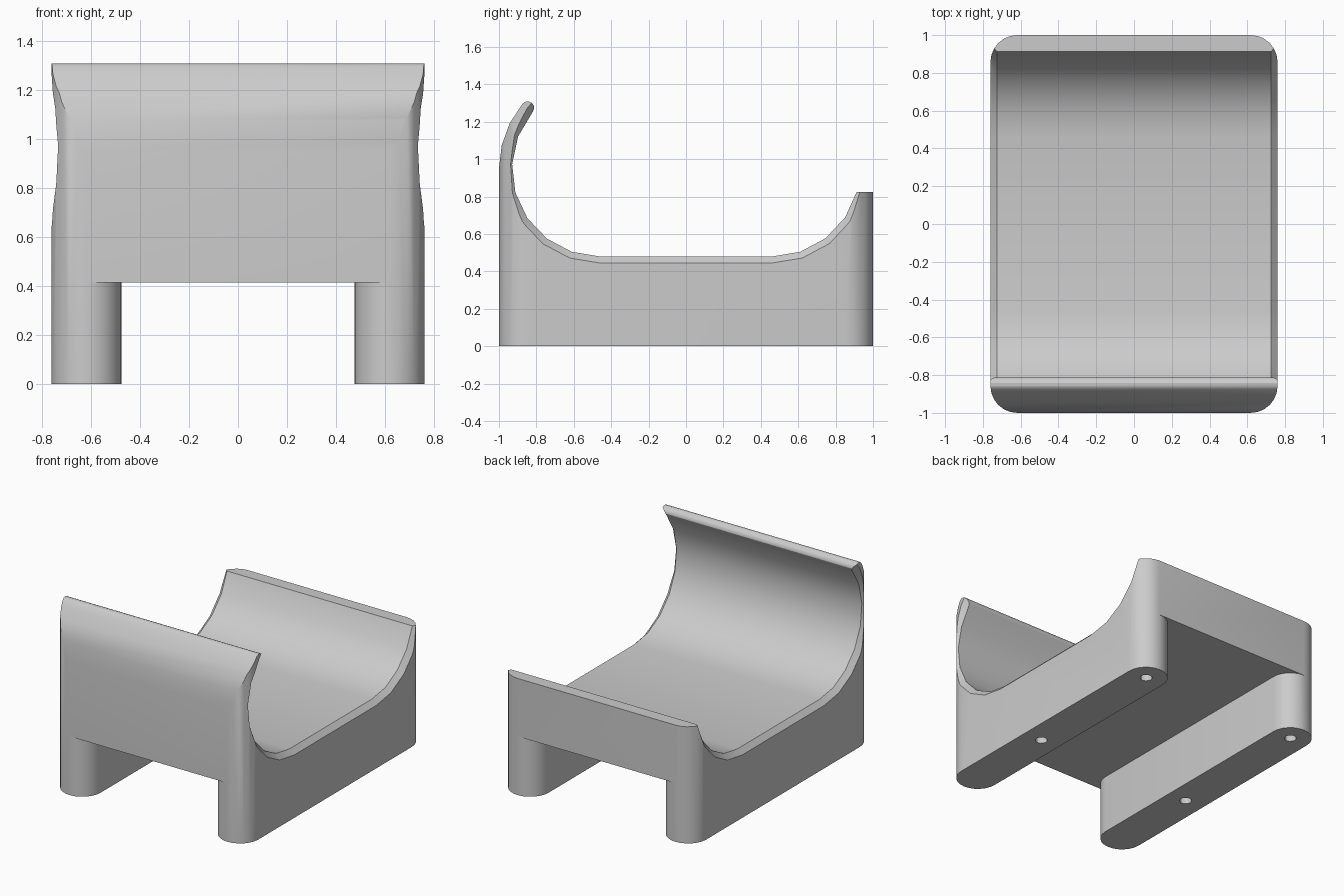
import bpy, bmesh
from math import sin, cos, radians, pi
from mathutils import Vector

cube = bpy.data.objects.get("Cube")
if cube:
    bpy.data.objects.remove(cube, do_unlink=True)

HALF_W, CORNER = 0.76, 0.1425      # half width, corner radius
BEND_Y, BEND_Z = 0.46, 0.95        # centres of the cradle bends
INNER, OUTER = 0.47, 0.54          # inner and outer bend radii
LEG_X = HALF_W - CORNER

grey = bpy.data.materials.new("plain grey")
grey.use_nodes = True
colour = (0.6, 0.6, 0.6, 1)
grey.diffuse_color = colour
grey.node_tree.nodes["Principled BSDF"].inputs["Base Color"].default_value = colour


def loft(name, sections):
    """Solid through a list of matching closed loops."""
    bm = bmesh.new()
    loops = [[bm.verts.new(p) for p in s] for s in sections]
    n = len(loops[0])
    for a, b in zip(loops, loops[1:]):
        for i in range(n):
            j = (i + 1) % n
            bm.faces.new((a[i], a[j], b[j], b[i]))
    bm.faces.new(loops[0])
    bm.faces.new(loops[-1])
    bmesh.ops.recalc_face_normals(bm, faces=bm.faces)
    mesh = bpy.data.meshes.new(name)
    bm.to_mesh(mesh)
    bm.free()
    mesh.materials.append(grey)
    ob = bpy.data.objects.new(name, mesh)
    bpy.context.collection.objects.link(ob)
    return ob


def arc(cx, cy, r, start, end, steps):
    angles = [radians(start + (end - start) * i / steps) for i in range(steps + 1)]
    return [(cx + r * cos(a), cy + r * sin(a)) for a in angles]


def boolean(target, cutter, operation):
    mod = target.modifiers.new(cutter.name, 'BOOLEAN')
    mod.operation, mod.solver, mod.object = operation, 'EXACT', cutter
    bpy.context.view_layer.objects.active = target
    bpy.ops.object.modifier_apply(modifier=mod.name)
    bpy.data.objects.remove(cutter, do_unlink=True)


# Side profile of the body: curled front lip and low back wall
tip = radians(130)
mid = (INNER + OUTER) / 2
tip_y, tip_z = -BEND_Y - mid * sin(tip), BEND_Z - mid * cos(tip)
profile = [(-1, 0)] + arc(-BEND_Y, BEND_Z, OUTER, 180, 140, 3)
profile += arc(tip_y, tip_z, (OUTER - INNER) / 2, 140, -40, 6)[1:]
profile += [(0.88, 0.825), (1, 0.825), (1, 0)]
body = loft("cradle_body", [[(x, y, z) for y, z in profile] for x in (-0.9, 0.9)])

# Rounded vertical corners
plan = []
for sx, sy, start in ((1, 1, 0), (-1, 1, 90), (-1, -1, 180), (1, -1, 270)):
    plan += arc(sx * LEG_X, sy * (1 - CORNER), CORNER, start, start + 90, 6)
boolean(body, loft("corner_block", [[(x, y, z) for x, y in plan] for z in (0, 1.5)]), 'INTERSECT')

# Cradle hollow, widened at both sides to bevel the rims
curve = arc(-BEND_Y, BEND_Z, INNER, 140, 270, 7) + arc(BEND_Y, BEND_Z, INNER, 270, 345, 4)
first, last = curve[0], curve[-1]
curve = [(first[0] + 0.064, first[1] + 0.077)] + curve + [(last[0] + 0.02, last[1] + 0.075)]


def hollow(x, offset):
    pts = []
    for i, p in enumerate(curve):
        a, b = Vector(curve[max(i - 1, 0)]), Vector(curve[min(i + 1, len(curve) - 1)])
        d = (b - a).normalized()
        pts.append((x, p[0] + d.y * offset, p[1] - d.x * offset))
    return pts + [(x, 0.93, 1.7), (x, -0.76, 1.7)]


rim = 0.035
stations = [(-HALF_W - rim, 2 * rim), (rim - HALF_W, 0), (HALF_W - rim, 0), (HALF_W + rim, 2 * rim)]
boolean(body, loft("cradle_hollow", [hollow(x, o) for x, o in stations]), 'DIFFERENCE')

# Channel underneath, leaving two round-ended legs
quarter = arc(LEG_X, 1 - CORNER, CORNER, 180, 90, 6) + [(LEG_X, 1.1)]
right = [(x, -y) for x, y in reversed(quarter)] + quarter
channel = right + [(-x, y) for x, y in reversed(right)]
boolean(body, loft("leg_channel", [[(x, y, z) for x, y in channel] for z in (-0.1, 0.415)]), 'DIFFERENCE')

# Screw holes in the feet
for side in (-1, 1):
    for y in (-0.21, 0.86):
        ring = arc(side * LEG_X, y, 0.04, 0, 330, 11)
        boolean(body, loft("screw_hole", [[(px, py, z) for px, py in ring] for z in (-0.1, 0.25)]), 'DIFFERENCE')

bpy.ops.object.select_all(action='DESELECT')
body.select_set(True)
bpy.context.view_layer.objects.active = body
bpy.ops.object.shade_smooth_by_angle(angle=radians(30))
